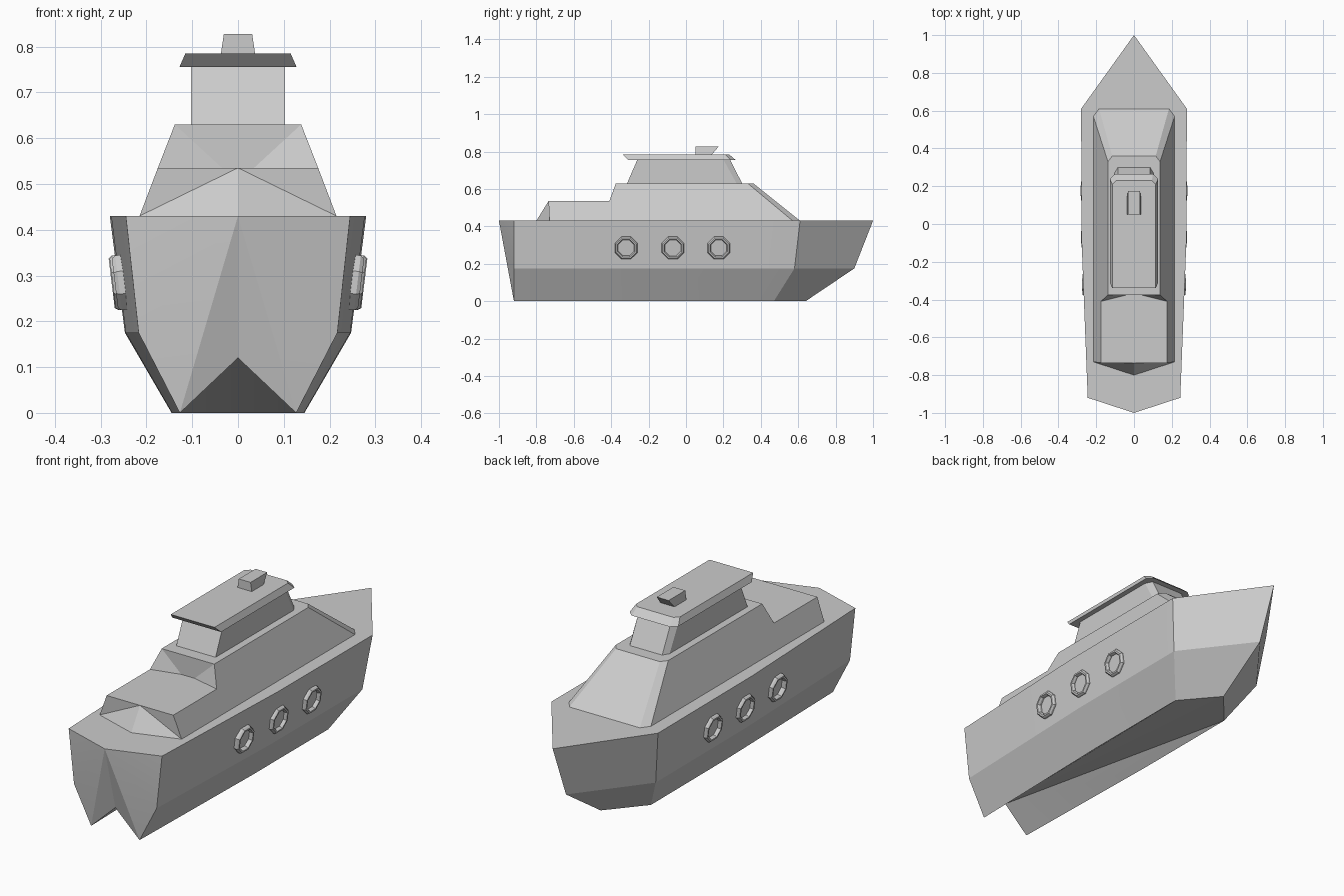
import bpy, bmesh
from math import radians, pi, cos, sin

cube = bpy.data.objects.get("Cube")
if cube:
    bpy.data.objects.remove(cube, do_unlink=True)

grey = bpy.data.materials.new("plain_grey")
grey.use_nodes = True
grey.diffuse_color = (0.6, 0.6, 0.6, 1)
grey.node_tree.nodes["Principled BSDF"].inputs["Base Color"].default_value = grey.diffuse_color


def finish(name, bm):
    bmesh.ops.remove_doubles(bm, verts=bm.verts, dist=0.0005)
    bmesh.ops.recalc_face_normals(bm, faces=bm.faces)
    mesh = bpy.data.meshes.new(name)
    bm.to_mesh(mesh)
    bm.free()
    mesh.materials.append(grey)
    obj = bpy.data.objects.new(name, mesh)
    bpy.context.collection.objects.link(obj)
    return obj


def mirrored(name, faces):
    """Build half-model faces and their reflection across x = 0."""
    bm = bmesh.new()
    for side in (1, -1):
        for face in faces:
            bm.faces.new([bm.verts.new((side * x, y, z)) for x, y, z in face])
    return finish(name, bm)


def tapered(name, low, z_low, high, z_high):
    """Closed block between two half outlines listed from back to front."""
    def ring(outline, z):
        pts = [(0, outline[0][1])] + outline + [(0, outline[-1][1])]
        return [(x, y, z) for x, y in pts]
    a, b = ring(low, z_low), ring(high, z_high)
    walls = [(a[i], a[i + 1], b[i + 1], b[i]) for i in range(len(a) - 1)]
    return mirrored(name, walls + [a, b])


# Hull: stations run from stern to bow, each with deck edge, chine and bottom edge
stern = [(0.245, -0.92, 0.43), (0.217, -0.92, 0.175), (0.127, -0.92, 0)]
middle = [(0.277, -0.1, 0.43), (0.245, -0.1, 0.175), (0.144, -0.1, 0)]
shoulder = [(0.28, 0.61, 0.43), (0.247, 0.58, 0.175), (0.145, 0.47, 0)]
bow = [(0, 1, 0.43), (0, 0.9, 0.175), (0, 0.64, 0)]
stations = [stern, middle, shoulder, bow]
tip, notch = (0, -1, 0.43), (0, -0.92, 0.12)
hull_faces = [[tip] + [s[0] for s in stations]]
for p, q in zip(stations, stations[1:]):
    hull_faces += [(p[i], p[i + 1], q[i + 1], q[i]) for i in range(2)]
    hull_faces.append((notch, p[2], q[2]))
hull_faces += [(tip, a, b) for a, b in zip(stern, stern[1:] + [notch])]
hull = mirrored("hull", hull_faces)

# Cabin: low aft roof, step, main roof and raked front
aft_tip, aft_base = (0, -0.8, 0.43), (0.215, -0.73, 0.43)
aft_top, aft_mid = (0.175, -0.735, 0.535), (0, -0.735, 0.535)
step_out, step_in, step_mid = (0.175, -0.41, 0.535), (0.035, -0.375, 0.535), (0, -0.375, 0.535)
roof_aft, roof_mid = (0.138, -0.375, 0.63), (0, -0.375, 0.63)
roof_side, roof_front, roof_nose = (0.138, 0.33, 0.63), (0.115, 0.36, 0.63), (0, 0.36, 0.63)
base_side, base_front, base_nose = (0.215, 0.57, 0.43), (0.185, 0.61, 0.43), (0, 0.61, 0.43)
mirrored("cabin", [
    (aft_tip, aft_base, aft_mid),
    (aft_base, aft_top, aft_mid),
    (aft_top, aft_mid, step_mid, step_in, step_out),
    (step_out, step_in, roof_aft),
    (step_in, step_mid, roof_mid, roof_aft),
    (roof_aft, roof_mid, roof_nose, roof_front, roof_side),
    (roof_front, roof_nose, base_nose, base_front),
    (roof_side, roof_front, base_front, base_side),
    (aft_base, aft_top, step_out, roof_aft, roof_side, base_side),
    (aft_tip, aft_base, base_side, base_front, base_nose),
])

# Wheelhouse, overhanging roof and roof lamp
tapered("wheelhouse", [(0.103, -0.315), (0.103, 0.27), (0.085, 0.3)], 0.63,
        [(0.103, -0.26), (0.103, 0.2), (0.085, 0.235)], 0.757)
tapered("wheelhouse_roof", [(0.128, -0.31), (0.128, 0.24), (0.1, 0.265)], 0.755,
        [(0.115, -0.34), (0.115, 0.21), (0.095, 0.23)], 0.785)
tapered("roof_lamp", [(0.038, 0.05), (0.038, 0.135)], 0.78,
        [(0.031, 0.05), (0.031, 0.175)], 0.827)

# Portholes: eight-sided rims tilted to lie on the hull sides
profile = [(0.065, -0.012), (0.065, 0.008), (0.059, 0.016),
           (0.051, 0.016), (0.046, 0.006), (0.046, -0.012)]
for number, (x, y) in enumerate([(0.253, -0.32), (0.258, -0.07), (0.26, 0.175)], 1):
    for side, label in ((1, "left"), (-1, "right")):
        bm = bmesh.new()
        rings = []
        for k in range(8):
            angle = (k + 0.5) * pi / 4
            rings.append([bm.verts.new((r * cos(angle), r * sin(angle), h)) for r, h in profile])
        for k in range(8):
            a, b = rings[k], rings[(k + 1) % 8]
            for i in range(len(profile)):
                j = (i + 1) % len(profile)
                bm.faces.new((a[i], a[j], b[j], b[i]))
        rim = finish(f"porthole_{label}_{number}", bm)
        rim.location = (side * x, y, 0.285)
        rim.rotation_euler = (0, side * radians(97), 0)

# Gentle shading along the hull sides, sharp at the edges
bpy.ops.object.select_all(action="DESELECT")
hull.select_set(True)
bpy.context.view_layer.objects.active = hull
bpy.ops.object.shade_smooth_by_angle(angle=radians(20))
